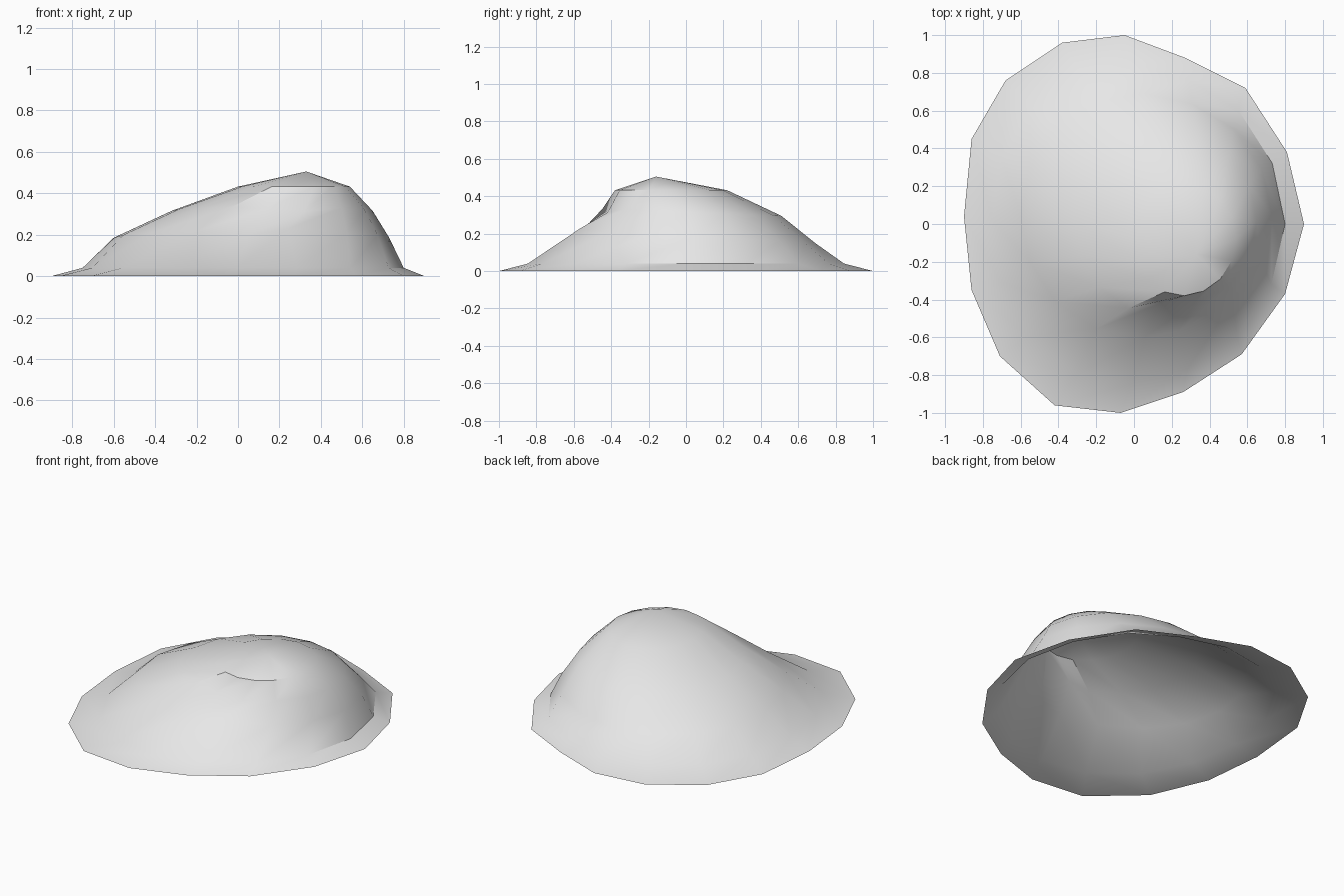
import bpy
import bmesh
import math

cube = bpy.data.objects.get("Cube")
if cube:
    bpy.data.objects.remove(cube, do_unlink=True)

# Uneven ground outline, counter-clockwise from +x
RIM = [(0.9, 0), (0.81, 0.38), (0.59, 0.72), (0.27, 0.88),
       (-0.05, 1), (-0.38, 0.96), (-0.68, 0.76), (-0.86, 0.45),
       (-0.9, 0.04), (-0.86, -0.35), (-0.71, -0.7), (-0.42, -0.96),
       (-0.07, -1), (0.26, -0.89), (0.57, -0.69), (0.8, -0.37)]
SIDES = len(RIM)

# Rings going up: centre x, centre y, x radius, y radius, height, tilt to front
RINGS = [(0.025, 0, 0.775, 0.845, 0.04, 0),
         (0.065, 0.045, 0.665, 0.645, 0.185, 0.035),
         (0.165, 0.015, 0.485, 0.495, 0.315, 0.02),
         (0.27, -0.08, 0.27, 0.3, 0.432, 0)]
PEAK = (0.33, -0.16, 0.505)

# Small folds on the front slope: (ring, corner) -> shift
FOLDS = {(1, 12): (0.0, 0.0, -0.02), (1, 13): (-0.07, -0.02, 0.01),
         (2, 12): (-0.02, 0.06, -0.01), (2, 13): (-0.02, 0.02, -0.02)}


def ring_point(level, corner):
    cx, cy, rx, ry, height, tilt = RINGS[level]
    angle = math.tau * corner / SIDES
    # Blend a regular ellipse with the uneven outline, which fades upward
    blend = 0.5 if level == 0 else 0.2
    ux = math.cos(angle) * (1 - blend) + RIM[corner][0] / 0.9 * blend
    uy = math.sin(angle) * (1 - blend) + RIM[corner][1] * blend
    dx, dy, dz = FOLDS.get((level, corner), (0, 0, 0))
    return (cx + rx * ux + dx, cy + ry * uy + dy,
            height - tilt * math.sin(angle) + dz)


# Open shell with a flared skirt and an off-centre peak
bm = bmesh.new()
loops = [[bm.verts.new((x, y, 0)) for x, y in RIM]]
for level in range(len(RINGS)):
    loops.append([bm.verts.new(ring_point(level, c)) for c in range(SIDES)])
peak = bm.verts.new(PEAK)
for low, high in zip(loops, loops[1:]):
    for i in range(SIDES):
        j = (i + 1) % SIDES
        bm.faces.new((low[i], low[j], high[j], high[i]))
for i in range(SIDES):
    bm.faces.new((loops[-1][i], loops[-1][(i + 1) % SIDES], peak))

mesh = bpy.data.meshes.new("mound")
bm.to_mesh(mesh)
bm.free()
mound = bpy.data.objects.new("mound", mesh)
bpy.context.collection.objects.link(mound)

# Plain grey surface
grey = bpy.data.materials.new("light grey")
grey.use_nodes = True
colour = (0.8, 0.8, 0.8, 1)
grey.diffuse_color = colour
grey.node_tree.nodes["Principled BSDF"].inputs["Base Color"].default_value = colour
mesh.materials.append(grey)

# Smooth slopes, with the steep side kept crisp against the skirt
bpy.ops.object.select_all(action='DESELECT')
mound.select_set(True)
bpy.context.view_layer.objects.active = mound
bpy.ops.object.shade_smooth_by_angle(angle=math.radians(35))
